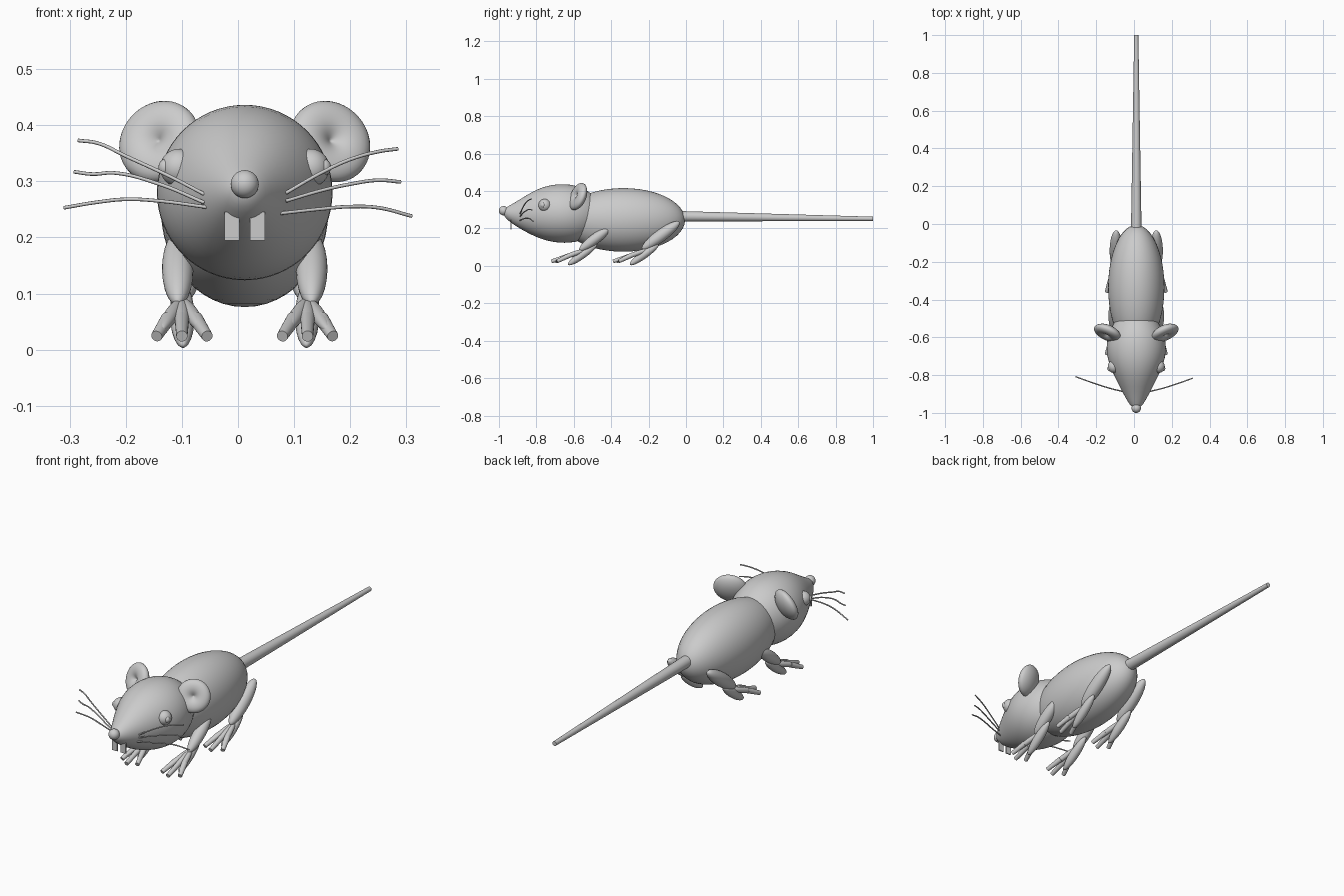
import bpy, math
from mathutils import Vector, Matrix

if "Cube" in bpy.data.objects:
    bpy.data.objects.remove(bpy.data.objects["Cube"])

CX = 0.012  # centre line of the animal


def mesh_object(name, verts, faces, smooth=True, subsurf=0):
    me = bpy.data.meshes.new(name)
    me.from_pydata(verts, [], faces)
    me.polygons.foreach_set("use_smooth", [smooth] * len(me.polygons))
    ob = bpy.data.objects.new(name, me)
    bpy.context.collection.objects.link(ob)
    if subsurf:
        ob.modifiers.new("subsurf", 'SUBSURF').levels = subsurf
        ob.modifiers["subsurf"].render_levels = subsurf
    return ob


def loft(name, rings, n=32, subsurf=0):
    """Skin elliptical rings (x, y, z, rx, ry) stacked along local z."""
    verts, faces = [], []
    for x, y, z, rx, ry in rings:
        for i in range(n):
            a = 2 * math.pi * i / n
            verts.append((x + rx * math.cos(a), y + ry * math.sin(a), z))
    for k in range(len(rings) - 1):
        for i in range(n):
            j = (i + 1) % n
            faces.append((k*n + i, k*n + j, (k+1)*n + j, (k+1)*n + i))
    faces.append(tuple(reversed(range(n))))
    faces.append(tuple(range((len(rings)-1)*n, len(rings)*n)))
    return mesh_object(name, verts, faces, True, subsurf)


def ellipsoid(name, loc, radii, seg=32):
    bpy.ops.mesh.primitive_uv_sphere_add(segments=seg, ring_count=seg // 2, location=loc)
    ob = bpy.context.object
    ob.name = name
    ob.scale = radii
    bpy.ops.object.shade_smooth()
    return ob


def aim(ob, direction):
    ob.rotation_mode = 'QUATERNION'
    ob.rotation_quaternion = Vector(direction).to_track_quat('Z', 'Y')


def limb(name, a, b, r):
    """Ellipsoid stretched from a to b."""
    a, b = Vector(a), Vector(b)
    ob = ellipsoid(name, (a + b) / 2, (r, r, (b - a).length / 2), 24)
    aim(ob, b - a)
    return ob


def taper(name, a, b, r1, r2):
    a, b = Vector(a), Vector(b)
    bpy.ops.mesh.primitive_cone_add(vertices=24, radius1=r1, radius2=r2,
                                    depth=(b - a).length, location=(a + b) / 2)
    ob = bpy.context.object
    ob.name = name
    aim(ob, b - a)
    bpy.context.view_layer.update()
    bpy.ops.object.shade_smooth_by_angle(angle=math.radians(40))
    return ob


# Body, tail and nose
ellipsoid("body", (CX, -0.335, 0.246), (0.149, 0.33, 0.17), 48)
taper("tail", (CX, -0.03, 0.265), (CX, 1.0, 0.252), 0.028, 0.011)
ellipsoid("nose", (CX, -0.975, 0.295), (0.025, 0.025, 0.025))

# Head: y, top z, bottom z, half width
head = [(-.44, .30, .26, .02), (-.47, .36, .20, .08), (-.53, .407, .145, .126),
        (-.59, .432, .126, .151), (-.65, .439, .121, .160), (-.71, .436, .126, .154),
        (-.77, .421, .141, .133), (-.83, .393, .167, .104), (-.89, .354, .20, .073),
        (-.94, .325, .233, .046), (-.965, .31, .255, .028), (-.975, .30, .275, .012)]
skull = loft("head", [(0, (t + b) / 2, -y, w, (t - b) / 2) for y, t, b, w in head], 32, 1)
skull.rotation_euler = (math.pi / 2, 0, 0)
skull.location = (CX, 0, 0)

for s, side in ((1, "left"), (-1, "right")):
    def P(x, y, z):
        return (CX + s * x, y, z)

    # Dished ear
    profile = [(.004, -.032), (.03, -.030), (.055, -.021), (.072, -.008), (.079, .004),
               (.074, .017), (.060, .026), (.040, .028), (.022, .024), (.008, .014), (.002, .008)]
    ear = loft("ear_" + side, [(0, 0, z, r, r) for r, z in profile], 32, 1)
    ear.location = P(.150, -.573, .369)
    aim(ear, (s * .40, -.88, .36))

    # Eye and pupil
    ellipsoid("eye_" + side, P(.117, -.755, .324), (.034, .034, .034))
    ellipsoid("pupil_" + side, P(.141, -.766, .325), (.013, .013, .015), 16)

    # Front tooth
    bpy.ops.mesh.primitive_cube_add(size=1, location=P(.0225, -.935, .22))
    bpy.context.object.name = "tooth_" + side
    bpy.context.object.scale = (.027, .006, .05)

    # Legs with three spread toes each
    legs = {"front": ((.120, -.405, .205), (.119, -.57, .082), .028, 0),
            "back": ((.106, -.035, .235), (.110, -.235, .088), .033, .33)}
    for which, (a, b, r, dy) in legs.items():
        tag = which + "_" + side
        limb("leg_" + tag, P(*a), P(*b), r)
        limb("foot_" + tag, P(.113, -.475 + dy, .118), P(.110, -.63 + dy, .006), .022)
        for dx, tip in ((-.045, -.70), (0, -.72), (.045, -.69)):
            root, mid = P(.112, -.53 + dy, .09), P(.112 + dx * .55, -.625 + dy, .055)
            end = P(.112 + dx, tip + dy, .024)
            limb("toe_pad_" + tag, root, P(.112 + dx * .8, -.68 + dy, .035), .013)
            taper("toe_" + tag, mid, end, .013, .010)

# Whiskers: x, z points seen from the front, swept back toward the tips
whiskers = [
    [(-.06, .277), (-.12, .308), (-.20, .345), (-.25, .368), (-.285, .373)],
    [(-.06, .262), (-.14, .295), (-.22, .315), (-.26, .313), (-.292, .317)],
    [(-.055, .254), (-.14, .265), (-.20, .268), (-.25, .263), (-.31, .253)],
    [(.085, .279), (.15, .316), (.20, .339), (.25, .353), (.285, .358)],
    [(.085, .265), (.15, .284), (.20, .295), (.25, .302), (.29, .299)],
    [(.075, .243), (.15, .251), (.20, .255), (.25, .253), (.31, .238)]]
for pts in whiskers:
    cu = bpy.data.curves.new("whisker", 'CURVE')
    cu.dimensions = '3D'
    cu.bevel_depth = .0032
    cu.bevel_resolution = 2
    cu.use_fill_caps = True
    sp = cu.splines.new('BEZIER')
    sp.bezier_points.add(len(pts) - 1)
    for bp, (x, z) in zip(sp.bezier_points, pts):
        t = (abs(x - CX) - .065) / .235
        bp.co = (x, -.888 + .072 * t ** 1.2 if t > 0 else -.888, z)
        bp.handle_left_type = bp.handle_right_type = 'AUTO'
    bpy.context.collection.objects.link(bpy.data.objects.new("whisker", cu))
